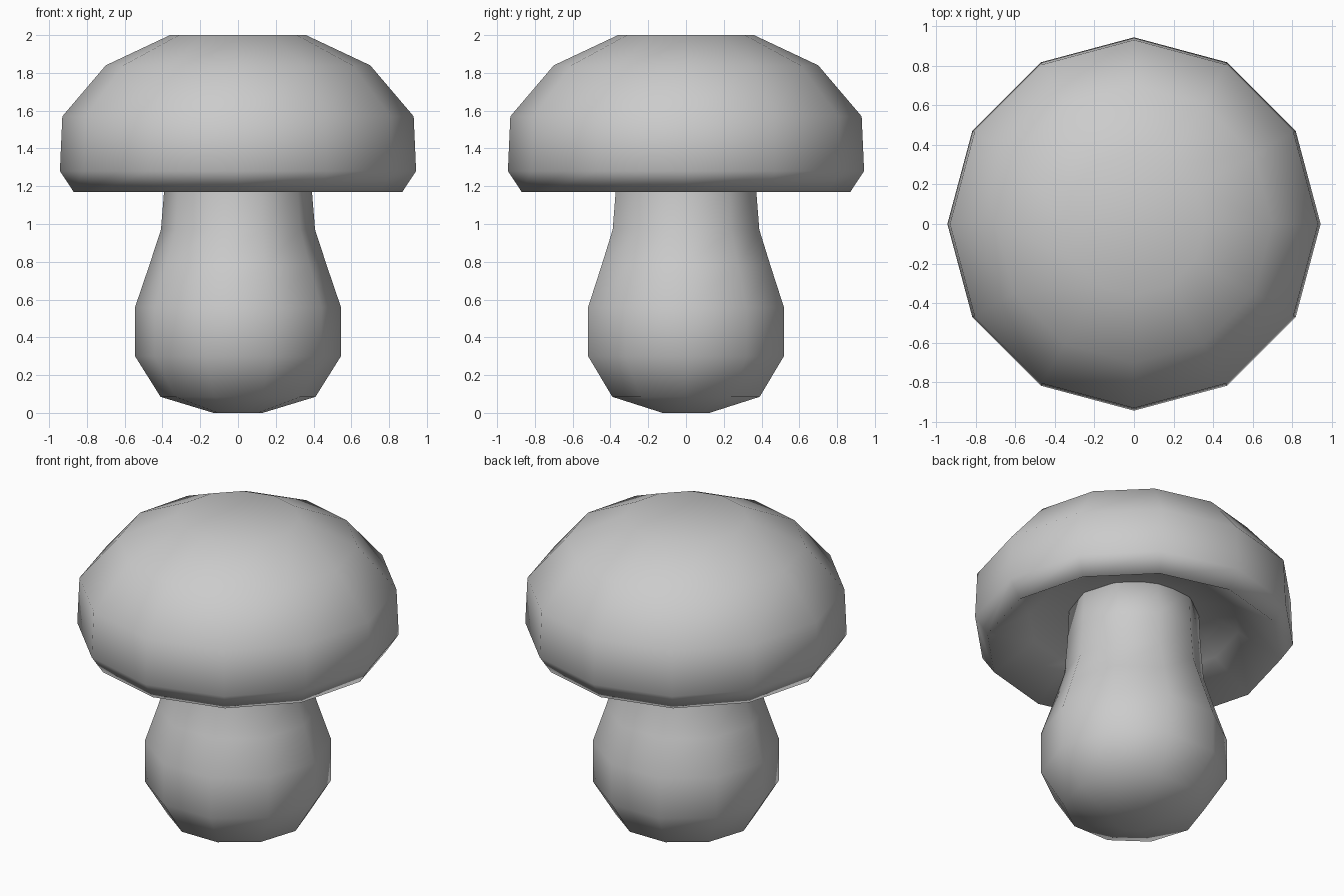
import bpy, bmesh
from math import cos, sin, tau

if "Cube" in bpy.data.objects:
    bpy.data.objects.remove(bpy.data.objects["Cube"])


def lathe(name, profile, sides):
    """Revolve (radius, z) points around z, closing both ends with a face."""
    bm = bmesh.new()
    rings = [[bm.verts.new((r * cos(tau * i / sides), r * sin(tau * i / sides), z))
              for i in range(sides)] for r, z in profile]
    for a, b in zip(rings, rings[1:]):
        for i in range(sides):
            j = (i + 1) % sides
            bm.faces.new((a[i], a[j], b[j], b[i]))
    bm.faces.new(rings[0])
    bm.faces.new(rings[-1])
    bmesh.ops.recalc_face_normals(bm, faces=bm.faces)
    for f in bm.faces:
        f.smooth = True
    mesh = bpy.data.meshes.new(name)
    bm.to_mesh(mesh)
    bm.free()
    obj = bpy.data.objects.new(name, mesh)
    bpy.context.collection.objects.link(obj)
    return obj


# Bulbous stem, reaching into the hollow of the cap
lathe("stem", [(0.13, 0.0), (0.41, 0.085), (0.545, 0.30), (0.545, 0.56),
               (0.47, 0.78), (0.408, 0.97), (0.39, 1.19), (0.38, 1.42)], 10)

# Domed cap with a hollow underside
lathe("cap", [(0.36, 1.40), (0.62, 1.33), (0.87, 1.17), (0.943, 1.28),
              (0.93, 1.57), (0.70, 1.84), (0.36, 2.0)], 12)
